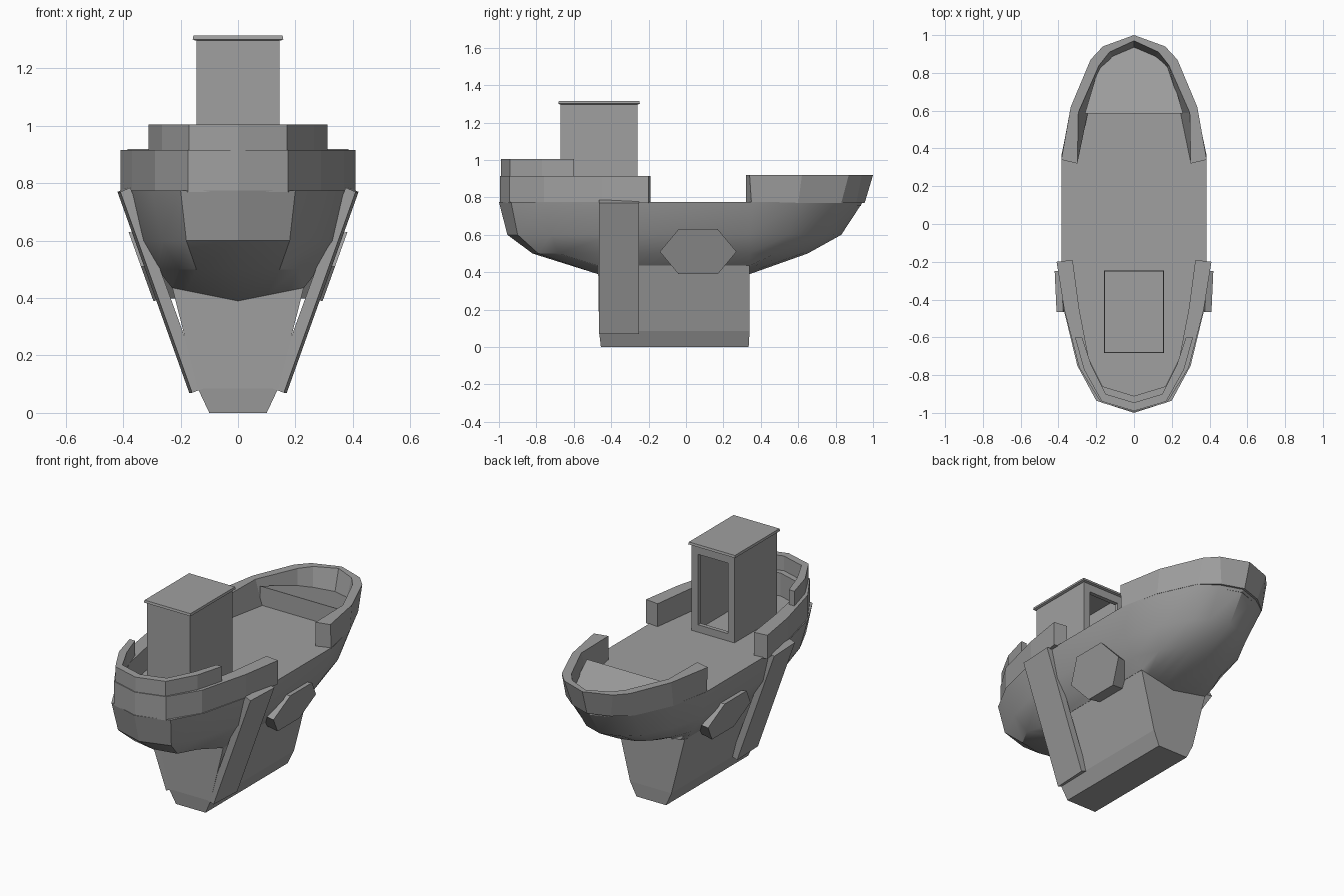
import bpy
import bmesh
from mathutils import Vector

default_cube = bpy.data.objects.get("Cube")
if default_cube:
    bpy.data.objects.remove(default_cube, do_unlink=True)

# One plain grey for the whole boat
grey = bpy.data.materials.new("plain grey")
grey.use_nodes = True
colour = (0.35, 0.35, 0.35, 1)
grey.diffuse_color = colour
grey.node_tree.nodes["Principled BSDF"].inputs["Base Color"].default_value = colour

DECK = 0.775


def finish(name, bm, smooth=False):
    """Turn a bmesh into a named object with the shared material."""
    bmesh.ops.recalc_face_normals(bm, faces=bm.faces)
    mesh = bpy.data.meshes.new(name)
    bm.to_mesh(mesh)
    bm.free()
    mesh.materials.append(grey)
    obj = bpy.data.objects.new(name, mesh)
    bpy.context.collection.objects.link(obj)
    if smooth:
        bpy.ops.object.select_all(action="DESELECT")
        obj.select_set(True)
        bpy.context.view_layer.objects.active = obj
        bpy.ops.object.shade_smooth_by_angle(angle=0.5)
    return obj


def loft(name, rings, closed_ring=True, smooth=False):
    """Skin a series of closed rings and cap both ends."""
    bm = bmesh.new()
    loops = [[bm.verts.new(p) for p in ring] for ring in rings]
    count = len(loops[0])
    for low, high in zip(loops, loops[1:]):
        for i in range(count):
            j = (i + 1) % count
            bm.faces.new((low[i], low[j], high[j], high[i]))
    bm.faces.new(loops[0])
    bm.faces.new(loops[-1])
    return finish(name, bm, smooth)


def box(name, low, high):
    corners = [(low[0], low[1]), (high[0], low[1]), (high[0], high[1]), (low[0], high[1])]
    return loft(name, [[(x, y, z) for x, y in corners] for z in (low[2], high[2])])


def both_sides(half):
    """Half ring from bow centre to stern centre, completed on the other side."""
    return half + [(-p[0], *p[1:]) for p in reversed(half[1:-1])]


def rail(name, outer_low, outer_top, inner_top, inner_low, z_low, z_top):
    """Wall around one end of the boat, from paths that start on the centreline."""
    right = [
        [(*a, z_low), (*b, z_top), (*c, z_top), (*d, z_low)]
        for a, b, c, d in zip(outer_low, outer_top, inner_top, inner_low)
    ]
    left = [[(-x, y, z) for x, y, z in ring] for ring in reversed(right[1:])]
    return loft(name, left + right)


# Hull: stacked outlines from the deck down to the flat bottom
deck_line = [(0, -1), (.2, -.935), (.3, -.75), (.385, -.4), (.385, .36),
             (.335, .6), (.23, .83), (.13, .9), (0, .945)]
bilge_line = [(0, -.955), (.18, -.9), (.265, -.72), (.345, -.4), (.345, .34),
              (.29, .55), (.2, .72), (.12, .79), (0, .83)]
lower_line = [(0, -.82), (.145, -.79), (.205, -.68), (.28, -.43), (.28, .34),
              (.22, .48), (.16, .57), (.1, .62), (0, .65)]
bottom_x = [0, .1, .18, .23, .23, .18, .12, .06, 0]
bottom = [(x, -.47 if i < 4 else .34, .39 + .2 * x) for i, x in enumerate(bottom_x)]
levels = [bottom]
for line, z in ((lower_line, .5), (bilge_line, .6), (deck_line, DECK)):
    levels.append([(x, y, z) for x, y in line])
loft("hull", [both_sides(level) for level in levels], smooth=True)

# Keel: tapered block with a chamfered foot
keel_rings = []
for width, front, back, z in ((.1, -.455, .335, 0), (.14, -.465, .34, .085), (.23, -.47, .34, .44)):
    keel_rings.append([(-width, front, z), (width, front, z), (width, back, z), (-width, back, z)])
loft("keel", keel_rings)

# Bow bulwark in two tiers
bow_outer = [(0, -.995), (.175, -.945), (.29, -.76), (.37, -.45), (.41, -.2)]
bow_inner = [(0, -.91), (.165, -.86), (.24, -.71), (.29, -.45), (.325, -.19)]
rail("bow_bulwark", bow_outer, bow_outer, bow_inner, bow_inner, DECK - .005, .915)
tier_outer = [(0, -.99), (.17, -.94), (.265, -.77), (.312, -.6)]
tier_inner = [(0, -.945), (.15, -.9), (.225, -.75), (.275, -.6)]
rail("bow_upper_bulwark", tier_outer, tier_outer, tier_inner, tier_inner, .915, 1.005)

# Stern bulwark, flaring outward at the back
stern_low = [(0, .955), (.13, .91), (.23, .83), (.335, .6), (.385, .35)]
stern_top = [(0, 1), (.165, .94), (.23, .87), (.335, .62), (.385, .34)]
stern_inner = [(0, .97), (.13, .91), (.185, .84), (.295, .59), (.3, .32)]
stern_foot = [(0, .93), (.11, .88), (.175, .82), (.245, .585), (.3, .32)]
rail("stern_bulwark", stern_low, stern_top, stern_inner, stern_foot, DECK - .005, .92)

# Sloping stern platform between the rails
platform = [(-.26, .585), (.26, .585), (.19, .82), (.12, .89), (0, .935), (-.12, .89), (-.19, .82)]
loft("stern_platform", [
    [(x, y, DECK - .02) for x, y in platform],
    [(x, y, .89 - .28 * (y - .585)) for x, y in platform],
])

# Slanted side fenders and hexagonal side pads
slope = .36
for side, label in ((1, "left"), (-1, "right")):
    rings = []
    for y, shift in ((-.465, -.01), (-.25, 0)):
        section = [(.17, .07), (.42, .77), (.385, .785), (.13, .085)]
        rings.append([(side * (x + shift), y, z) for x, z in section])
    loft(label + "_fender", rings)

    hexagon = [(-.14, .51), (-.04, .39), (.17, .39), (.27, .51), (.17, .63), (-.04, .63)]
    rings = []
    for depth, size in ((.1, .9), (0, 1)):
        ring = []
        for y, z in hexagon:
            p = Vector((y - .065, z - .51)) * size
            ring.append((side * (.338 - depth + slope * p.y), p.x + .065, p.y + .51))
        rings.append(ring)
    loft(label + "_side_pad", rings)

# Deckhouse: four walls, open doorway at the back, console inside
half, front, back, top, wall = .145, -.67, -.26, 1.302, .025
box("deckhouse_front_wall", (-half, front, DECK - .01), (half, front + wall, top))
for side, label in ((1, "left"), (-1, "right")):
    xs = sorted((side * half, side * (half - wall)))
    box(label + "_deckhouse_wall", (xs[0], front + wall, DECK - .01), (xs[1], back, top))
    xs = sorted((side * (half - wall), side * .1))
    box(label + "_door_post", (xs[0], back - wall, DECK - .01), (xs[1], back, top))
box("door_sill", (-.1, back - wall, DECK - .01), (.1, back, .82))
box("door_lintel", (-.1, back - wall, 1.25), (.1, back, top))
box("console", (-.07, front + wall, DECK), (.07, front + .14, 1.1))

# Roof with a small overhang and bevelled top
roof_rings = []
for grow, z in ((.003, 1.297), (.013, 1.301), (.01, 1.315)):
    x, y0, y1 = half + grow, front - grow, back + grow
    roof_rings.append([(-x, y0, z), (x, y0, z), (x, y1, z), (-x, y1, z)])
loft("deckhouse_roof", roof_rings)
